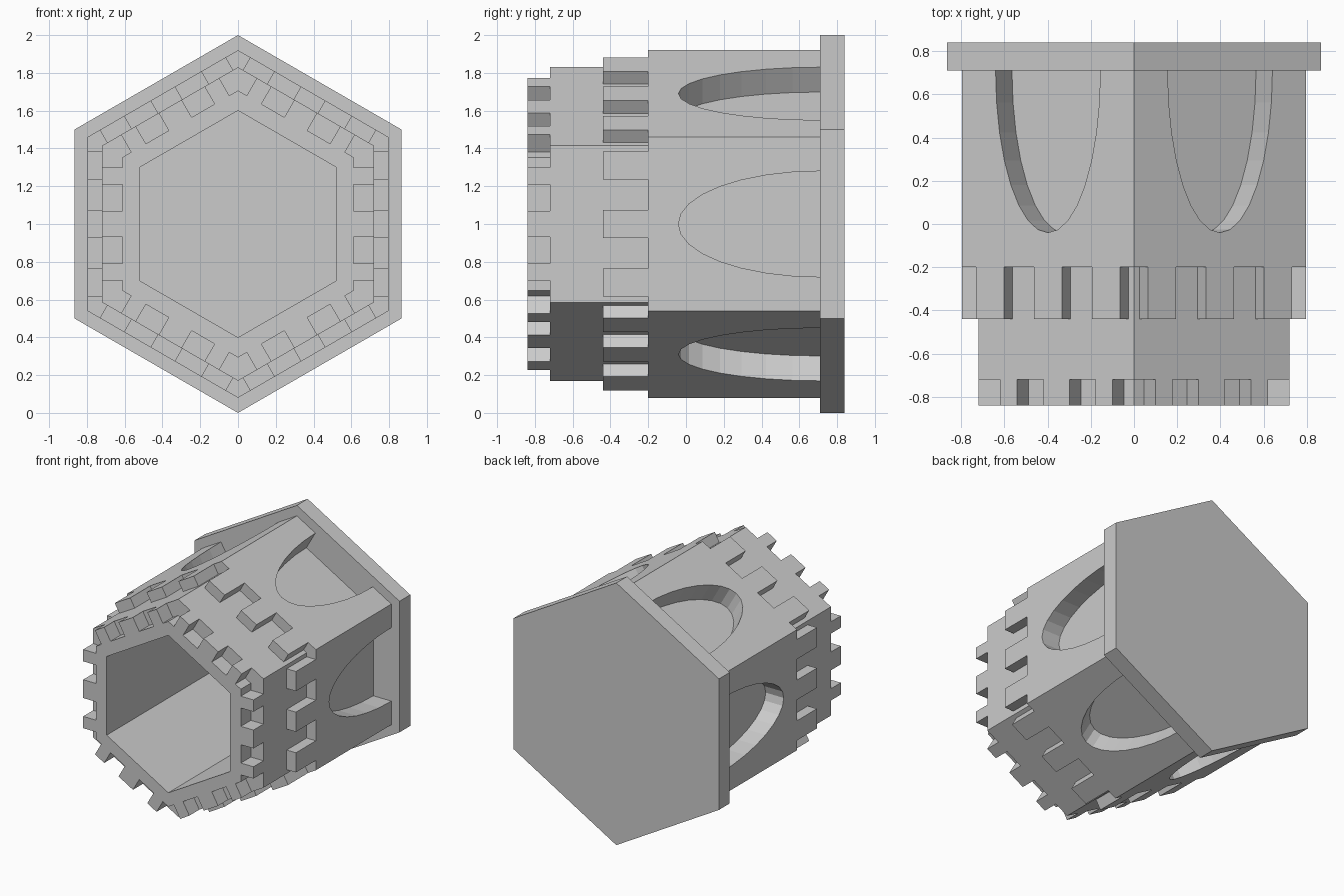
import bpy, bmesh, math
from mathutils import Vector

if "Cube" in bpy.data.objects:
    bpy.data.objects.remove(bpy.data.objects["Cube"])

S3 = math.sqrt(3)
CAVITY = 0.52            # apothem of the hexagonal hollow


def point(k, a, u, y=0.0):
    """Point at distance a out from the axis on side k, offset u along that side."""
    t = math.radians(60 * k)
    return Vector((a * math.cos(t) - u * math.sin(t), y,
                   1 + a * math.sin(t) + u * math.cos(t)))


def hexagon(a):
    return [(k, a, -a / S3) for k in range(6)]


def toothed(top, floor, outer, mid, inner):
    """Hexagon with three teeth per side; the corners are notched away."""
    half = [(floor, -floor / S3), (floor, -outer), (top, -outer),
            (top, -mid), (floor, -mid), (floor, -inner), (top, -inner)]
    side = half + [(a, -u) for a, u in reversed(half[1:])]
    return [(k, a, u) for k in range(6) for a, u in side]


def finish(bm, name):
    bmesh.ops.recalc_face_normals(bm, faces=bm.faces)
    me = bpy.data.meshes.new(name)
    bm.to_mesh(me)
    bm.free()
    ob = bpy.data.objects.new(name, me)
    bpy.context.collection.objects.link(ob)
    return ob


def slab(name, loops, y0, y1):
    """Extrude outline loops (outer, optional hole) from y0 to y1."""
    bm = bmesh.new()
    edges = []
    for loop in loops:
        vs = [bm.verts.new(point(k, a, u, y0)) for k, a, u in loop]
        edges += [bm.edges.new((vs[i], vs[(i + 1) % len(vs)])) for i in range(len(vs))]
    bmesh.ops.triangle_fill(bm, use_beauty=True, use_dissolve=False, edges=edges)
    ext = bmesh.ops.extrude_face_region(bm, geom=bm.faces[:], use_keep_orig=True)
    moved = [g for g in ext["geom"] if isinstance(g, bmesh.types.BMVert)]
    bmesh.ops.translate(bm, vec=(0, y1 - y0, 0), verts=moved)
    return finish(bm, name)


hole = hexagon(CAVITY)

# Closed end plate, main body, neck and the two toothed rings
slab("end_plate", [hexagon(0.866)], 0.71, 0.84)
body = slab("main_body", [hexagon(0.797), hole], -0.20, 0.71)
slab("large_toothed_ring", [toothed(0.797, 0.719, 0.385, 0.235, 0.075), hole], -0.44, -0.20)
slab("neck", [hexagon(0.719), hole], -0.72, -0.44)
slab("front_toothed_ring", [toothed(0.719, 0.612, 0.30, 0.21, 0.07), hole], -0.84, -0.72)

# Half-ellipse pockets on all six sides
bm = bmesh.new()
N = 32
for k in range(6):
    rings = []
    for a in (0.645, 0.90):
        rings.append([bm.verts.new(point(k, a, 0.28 * math.sin(2 * math.pi * i / N),
                                         0.71 - 0.75 * math.cos(2 * math.pi * i / N)))
                      for i in range(N)])
    for r in rings:
        bm.faces.new(r)
    for i in range(N):
        j = (i + 1) % N
        bm.faces.new((rings[0][i], rings[0][j], rings[1][j], rings[1][i]))
cutter = finish(bm, "pocket_cutter")
cutter.hide_render = True
cutter.hide_viewport = False

mod = body.modifiers.new("pockets", "BOOLEAN")
mod.operation = "DIFFERENCE"
mod.solver = "EXACT"
mod.use_self = True
mod.object = cutter
bpy.context.view_layer.objects.active = body
bpy.ops.object.modifier_apply(modifier=mod.name)
bpy.data.objects.remove(cutter)
